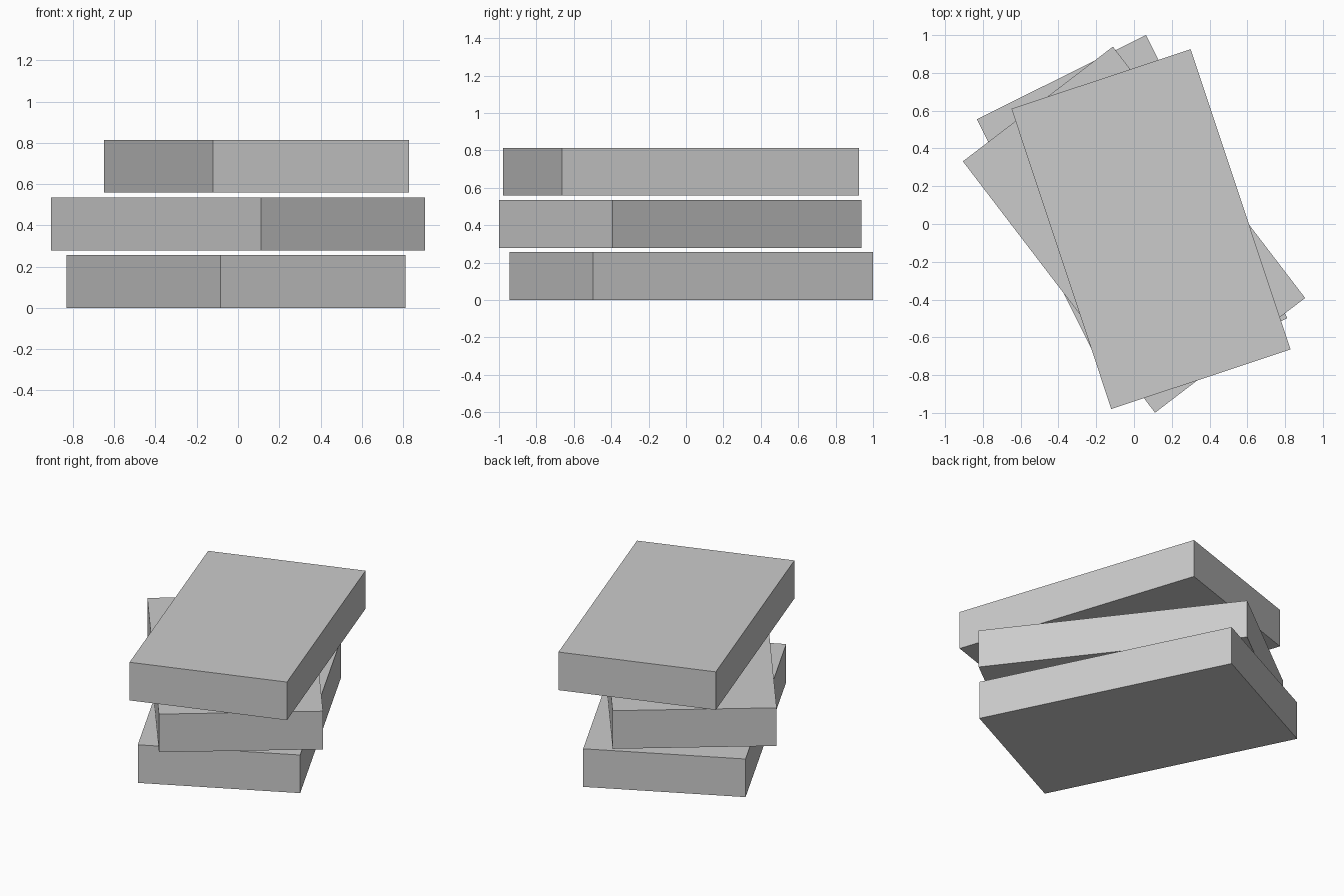
import bpy
from math import radians

if "Cube" in bpy.data.objects:
    bpy.data.objects.remove(bpy.data.objects["Cube"])

WIDTH, LENGTH, HEIGHT = 1.0, 1.675, 0.256
STEP = 0.279  # slab height plus the small gap above it


def slab(name, level, x, y, angle):
    bpy.ops.mesh.primitive_cube_add(
        size=1,
        location=(x, y, HEIGHT / 2 + level * STEP),
        rotation=(0, 0, radians(angle)),
    )
    obj = bpy.context.object
    obj.name = name
    obj.scale = (WIDTH, LENGTH, HEIGHT)
    bpy.ops.object.transform_apply(location=False, rotation=False, scale=True)


# Three identical slabs, loosely stacked and twisted
slab("bottom_slab", 0, -0.01, 0.028, 26.5)
slab("middle_slab", 1, 0.0, -0.03, 37.4)
slab("top_slab", 2, 0.09, -0.027, 18.4)
